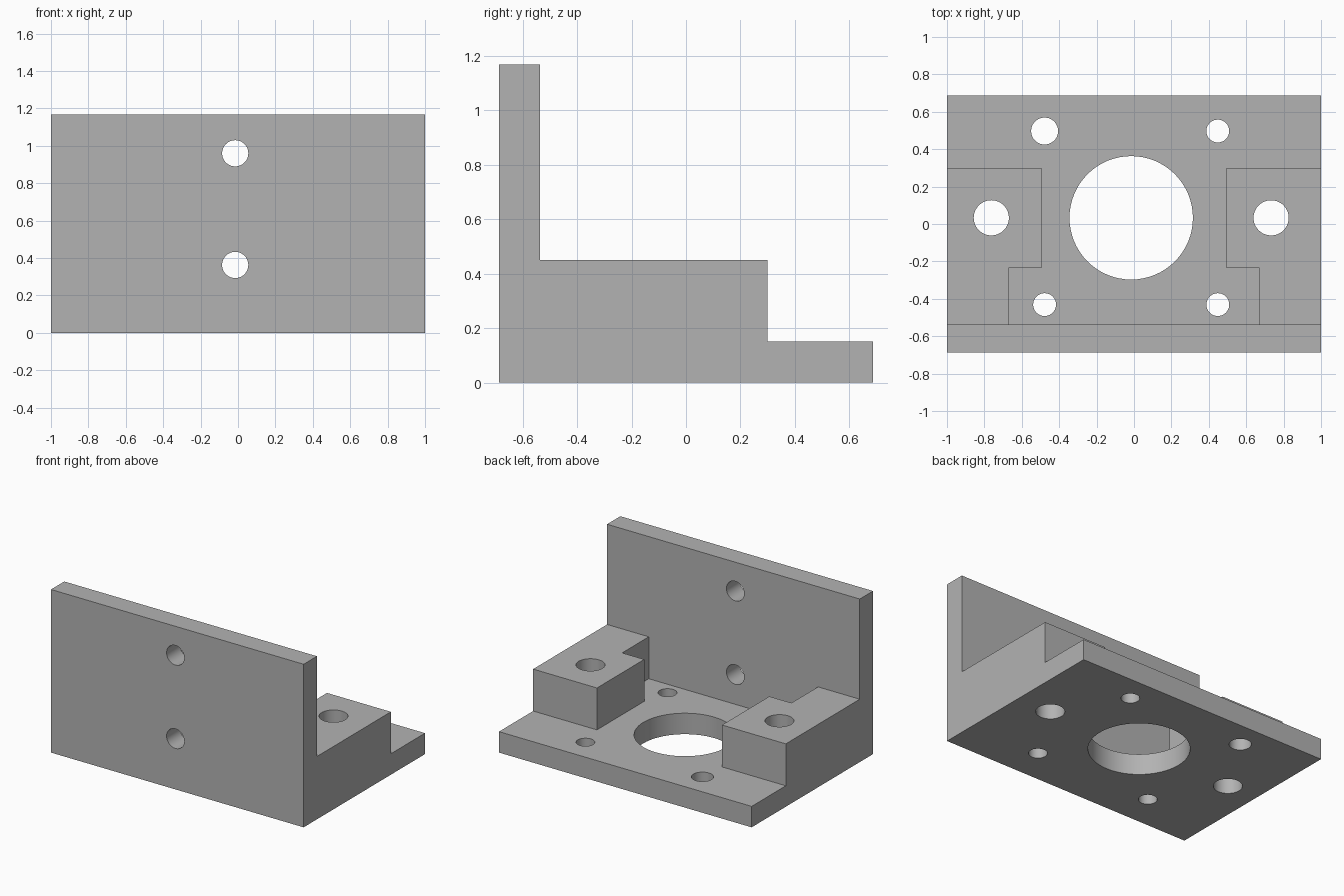
import bpy
import bmesh
from math import radians
from mathutils import Matrix, Vector

if "Cube" in bpy.data.objects:
    bpy.data.objects.remove(bpy.data.objects["Cube"], do_unlink=True)

grey = bpy.data.materials.new("light grey")
colour = (0.45, 0.45, 0.45, 1)
grey.use_nodes = True
grey.diffuse_color = colour
grey.node_tree.nodes["Principled BSDF"].inputs["Base Color"].default_value = colour

HALF_X, HALF_Y, HEIGHT = 1.0, 0.686, 1.167
WALL_BACK, PAD_BACK, STEP = -0.536, 0.30, -0.235
PLATE_TOP, PAD_TOP = 0.15, 0.45
CENTRE_X, CENTRE_Y = -0.015, 0.033
OVER = 0.2


def add_object(name, bm):
    mesh = bpy.data.meshes.new(name)
    bm.to_mesh(mesh)
    bm.free()
    mesh.materials.append(grey)
    obj = bpy.data.objects.new(name, mesh)
    bpy.context.collection.objects.link(obj)
    return obj


def prism(name, outline, bottom, top):
    """Extrude a plan outline upwards."""
    bm = bmesh.new()
    face = bm.faces.new([bm.verts.new((x, y, bottom)) for x, y in outline])
    result = bmesh.ops.extrude_face_region(bm, geom=[face])
    verts = [v for v in result["geom"] if isinstance(v, bmesh.types.BMVert)]
    bmesh.ops.translate(bm, verts=verts, vec=(0, 0, top - bottom))
    bmesh.ops.recalc_face_normals(bm, faces=bm.faces)
    return add_object(name, bm)


def rectangle(x, y0, y1):
    return [(-x, y0), (x, y0), (x, y1), (-x, y1)]


def drill(name, centre, radius, length, along_y=False):
    bm = bmesh.new()
    turn = Matrix.Rotation(radians(90), 4, "X") if along_y else Matrix()
    bmesh.ops.create_cone(bm, cap_ends=True, segments=64, radius1=radius,
                          radius2=radius, depth=length,
                          matrix=Matrix.Translation(Vector(centre)) @ turn)
    return add_object(name, bm)


# Solid block from which the bracket is machined
bracket = prism("mounting_bracket", rectangle(HALF_X, -HALF_Y, HALF_Y), 0, HEIGHT)

# Space behind the upright wall, above the pads
cutters = [prism("upper_cutter", rectangle(HALF_X + OVER, WALL_BACK, HALF_Y + OVER),
                 PAD_TOP, HEIGHT + OVER)]

# Stepped pocket between the pads, opening onto the rear of the plate
right_side = [(0.67, WALL_BACK), (0.67, STEP), (0.495, STEP), (0.495, PAD_BACK),
              (HALF_X + OVER, PAD_BACK), (HALF_X + OVER, HALF_Y + OVER)]
pocket = right_side + [(-x, y) for x, y in reversed(right_side)]
cutters.append(prism("pocket_cutter", pocket, PLATE_TOP, PAD_TOP + OVER))

# Vertical bores: centre, pads, corners
bores = [
    (CENTRE_X, CENTRE_Y, 0.33),
    (CENTRE_X - 0.748, CENTRE_Y, 0.094),
    (CENTRE_X + 0.748, CENTRE_Y, 0.094),
    (CENTRE_X - 0.463, CENTRE_Y + 0.464, 0.072),
    (CENTRE_X + 0.463, CENTRE_Y + 0.464, 0.061),
    (CENTRE_X - 0.463, CENTRE_Y - 0.464, 0.061),
    (CENTRE_X + 0.463, CENTRE_Y - 0.464, 0.061),
]
for x, y, radius in bores:
    cutters.append(drill("bore_cutter", (x, y, 0.3), radius, 1.0))

# Two bolt holes through the upright wall
for z in (0.363, 0.96):
    cutters.append(drill("wall_hole_cutter", (CENTRE_X, -0.61, z), 0.07, 0.4, True))

# Apply every cut, then discard the cutters
bpy.ops.object.select_all(action="DESELECT")
bpy.context.view_layer.objects.active = bracket
bracket.select_set(True)
for cutter in cutters:
    cutter.hide_render = True
    cut = bracket.modifiers.new("cut", "BOOLEAN")
    cut.operation = "DIFFERENCE"
    cut.solver = "EXACT"
    cut.object = cutter
    bpy.ops.object.modifier_apply(modifier=cut.name)
    bpy.data.objects.remove(cutter, do_unlink=True)

bpy.ops.object.shade_smooth_by_angle(angle=radians(30))
